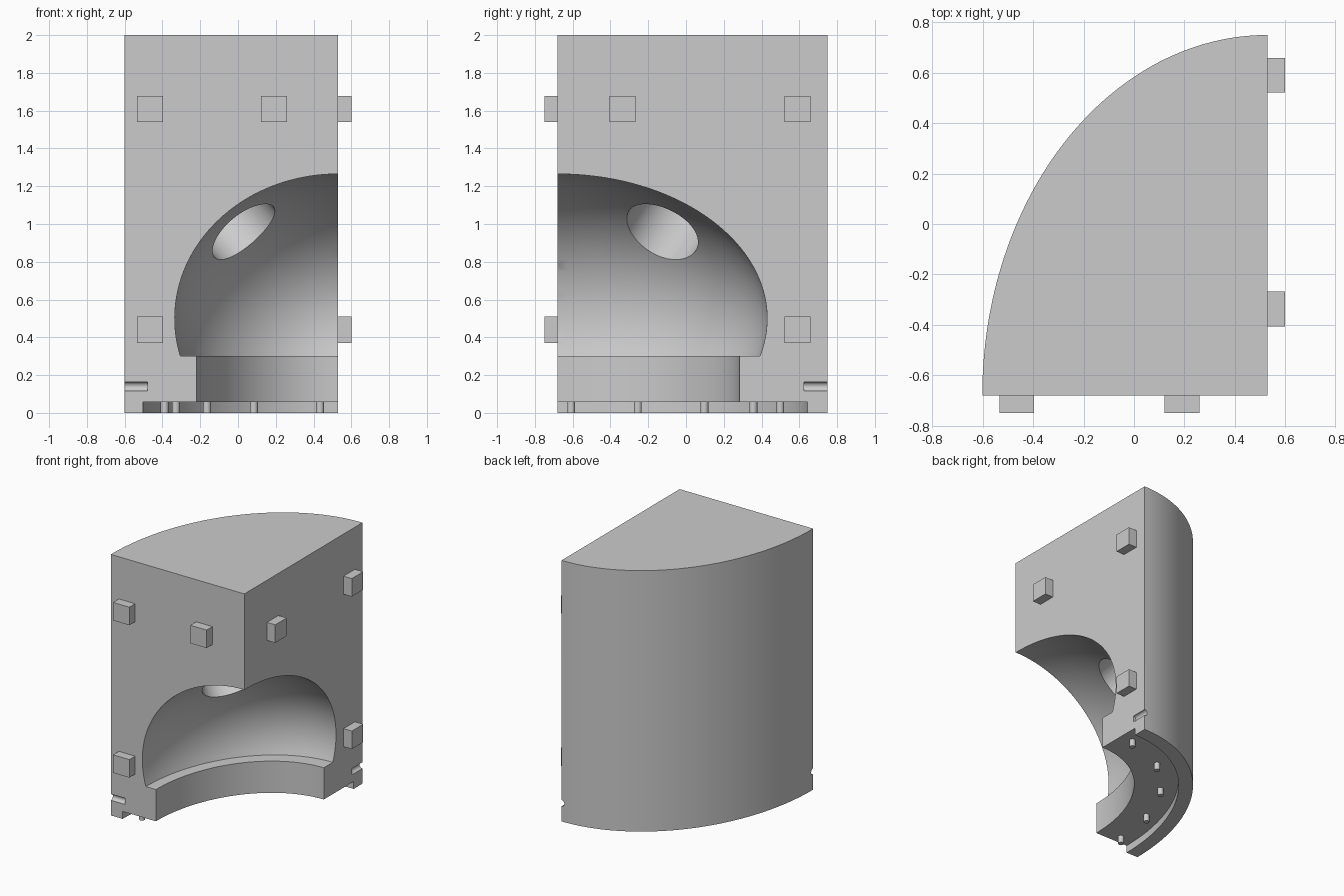
import bpy, bmesh, math
from mathutils import Matrix, Vector

cube = bpy.data.objects.get("Cube")
if cube:
    bpy.data.objects.remove(cube, do_unlink=True)

GREY = (0.6, 0.6, 0.6, 1)
mat = bpy.data.materials.new("plain grey")
mat.use_nodes = True
mat.diffuse_color = GREY
mat.node_tree.nodes["Principled BSDF"].inputs["Base Color"].default_value = GREY

CX, CY = 0.53, -0.68          # inner corner, centre of all the curves
SEG = 128


def finish(name, bm):
    bmesh.ops.recalc_face_normals(bm, faces=bm.faces)
    mesh = bpy.data.meshes.new(name)
    bm.to_mesh(mesh)
    bm.free()
    obj = bpy.data.objects.new(name, mesh)
    bpy.context.collection.objects.link(obj)
    mesh.materials.append(mat)
    return obj


def select(obj):
    bpy.ops.object.select_all(action='DESELECT')
    obj.select_set(True)
    bpy.context.view_layer.objects.active = obj


def rod(name, start, end, radius, sides=32):
    start, end = Vector(start), Vector(end)
    axis = end - start
    matrix = Matrix.Translation((start + end) / 2) @ axis.to_track_quat('Z', 'Y').to_matrix().to_4x4()
    bm = bmesh.new()
    bmesh.ops.create_cone(bm, cap_ends=True, segments=sides, radius1=radius, radius2=radius,
                          depth=axis.length, matrix=matrix)
    return finish(name, bm)


def block(name, centre, size):
    bm = bmesh.new()
    bmesh.ops.create_cube(bm, size=1, matrix=Matrix.Translation(centre) @ Matrix.Diagonal((*size, 1)))
    return finish(name, bm)


def cut(obj, cutter):
    cutter.hide_render = True
    select(obj)
    mod = obj.modifiers.new("cut", 'BOOLEAN')
    mod.operation = 'DIFFERENCE'
    mod.solver = 'EXACT'
    mod.object = cutter
    bpy.ops.object.modifier_apply(modifier=mod.name)
    bpy.data.objects.remove(cutter, do_unlink=True)


# Quarter-ellipse body
bm = bmesh.new()
outline = [bm.verts.new((CX, CY, 0))]
for i in range(SEG // 2 + 1):
    a = math.pi / 2 * i / (SEG // 2)
    outline.append(bm.verts.new((CX - 1.132 * math.cos(a), CY + 1.43 * math.sin(a), 0)))
base = bm.faces.new(outline)
top = bmesh.ops.extrude_face_region(bm, geom=[base])["geom"]
bmesh.ops.translate(bm, vec=(0, 0, 2), verts=[v for v in top if isinstance(v, bmesh.types.BMVert)])
body = finish("body", bm)

# Domed cavity, neck and bottom recess as one turned cutter
profile = [(0, -0.1), (1.032, -0.1), (1.032, 0.057), (0.75, 0.057), (0.75, 0.3)]
low = math.asin(-0.2 / 0.765)
for i in range(41):
    a = low + (math.pi / 2 - low) * i / 40
    profile.append((0.865 * math.cos(a) if i < 40 else 0, 0.5 + 0.765 * math.sin(a)))
bm = bmesh.new()
pts = [bm.verts.new((r, 0, z)) for r, z in profile]
edges = [bm.edges.new(pair) for pair in zip(pts, pts[1:])]
bmesh.ops.spin(bm, geom=pts + edges, cent=(0, 0, 0), axis=(0, 0, 1), angle=2 * math.pi, steps=SEG)
bmesh.ops.remove_doubles(bm, verts=bm.verts, dist=0.0005)
bmesh.ops.transform(bm, verts=bm.verts,
                    matrix=Matrix.Translation((CX, CY, 0)) @ Matrix.Diagonal((1, 1.283, 1, 1)))
cut(body, finish("cavity_cutter", bm))

# Slanted blind hole in the dome
mouth = Vector((CX - 0.505, CY + 0.555, 0.965))
axis = Vector((-0.595, 0.45, 0.663)).normalized()
cut(body, rod("hole_cutter", mouth - axis * 0.25, mouth + axis * 0.36, 0.205, 64))

# Half-round grooves at the outer edges
cut(body, rod("front_groove_cutter", (-0.75, CY, 0.14), (-0.48, CY, 0.14), 0.024))
cut(body, rod("side_groove_cutter", (CX, 0.625, 0.14), (CX, 0.9, 0.14), 0.024))

select(body)
bpy.ops.object.shade_smooth_by_angle(angle=math.radians(30))

# Square locating pegs on the two flat faces
S = 0.138
for i, (x, z) in enumerate([(-0.465, 1.608), (0.19, 1.608), (-0.465, 0.44)]):
    block(f"front_peg_{i + 1}", (x, CY - 0.03, z), (S, 0.08, S))
for i, (y, z) in enumerate([(-0.337, 1.608), (0.59, 1.608), (0.59, 0.44)]):
    block(f"side_peg_{i + 1}", (CX + 0.03, y, z), (0.08, S, S))

# Small round pins in the bottom recess
for i, degrees in enumerate((3.5, 21, 41, 61, 84)):
    a = math.radians(degrees)
    x, y = CX - 0.92 * math.cos(a), CY + 1.185 * math.sin(a)
    pin = rod(f"bottom_pin_{i + 1}", (x, y, 0), (x, y, 0.07), 0.021, 24)
    select(pin)
    bpy.ops.object.shade_smooth_by_angle(angle=math.radians(30))
